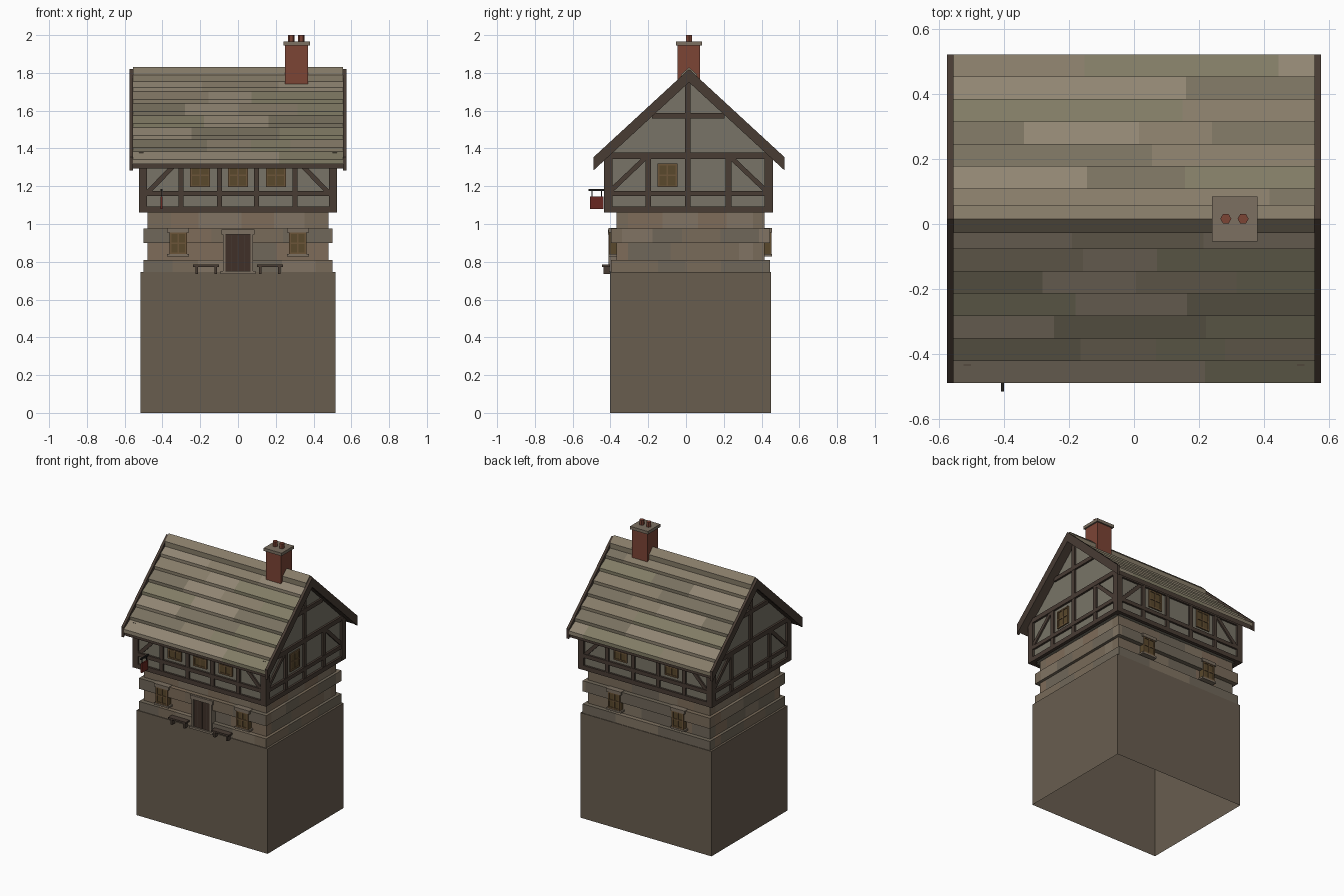
import bpy, bmesh, math, random
from mathutils import Vector

if "Cube" in bpy.data.objects:
    bpy.data.objects.remove(bpy.data.objects["Cube"])

random.seed(4)
COL = {
    "earth": (.14, .11, .078), "timber": (.065, .045, .034), "plaster": (.19, .175, .135),
    "brick": (.20, .058, .036), "cap": (.20, .16, .12), "pane": (.10, .065, .025),
    "muntin": (.15, .09, .04), "door": (.05, .03, .022), "sign": (.14, .02, .015), "iron": (.015, .014, .013),
    "stone0": (.19, .145, .10), "stone1": (.22, .175, .125), "stone2": (.16, .135, .10), "stone3": (.21, .15, .10),
    "tile0": (.24, .20, .14), "tile1": (.28, .235, .17), "tile2": (.19, .165, .115), "tile3": (.22, .20, .13),
}
MATS = {}
for key, c in COL.items():
    MATS[key] = bpy.data.materials.new(key)
    MATS[key].diffuse_color = (*c, 1)

# Frames map (u, v, depth) to the world; wall frames measure depth outwards
front = lambda u, z, d: (u, -.42 - d, z)
back = lambda u, z, d: (u, .445 + d, z)
right = lambda u, z, d: (.51 + d, u, z)
left = lambda u, z, d: (-.51 - d, u, z)
across = lambda u, z, d: (d, u, z)
plan = lambda u, v, d: (u, v, d)


class Part:
    def __init__(self, name):
        self.name, self.bm, self.mats = name, bmesh.new(), []

    def prism(self, frame, pts, d0, d1, mat):
        if mat not in self.mats:
            self.mats.append(mat)
        a = [self.bm.verts.new(frame(u, v, d0)) for u, v in pts]
        b = [self.bm.verts.new(frame(u, v, d1)) for u, v in pts]
        n = len(pts)
        faces = [self.bm.faces.new(a), self.bm.faces.new(b)]
        faces += [self.bm.faces.new((a[i], a[(i + 1) % n], b[(i + 1) % n], b[i])) for i in range(n)]
        for f in faces:
            f.material_index = self.mats.index(mat)
        return faces

    def rect(self, frame, u0, u1, v0, v1, d0, d1, mat):
        return self.prism(frame, [(u0, v0), (u1, v0), (u1, v1), (u0, v1)], d0, d1, mat)

    def beam(self, frame, p, q, w, d0, d1, mat):
        p, q = Vector(p), Vector(q)
        s = (q - p).normalized().orthogonal() * w / 2
        self.prism(frame, [p + s, q + s, q - s, p - s], d0, d1, mat)

    def done(self):
        bmesh.ops.recalc_face_normals(self.bm, faces=self.bm.faces)
        me = bpy.data.meshes.new(self.name)
        self.bm.to_mesh(me)
        self.bm.free()
        for m in self.mats:
            me.materials.append(MATS[m])
        bpy.context.collection.objects.link(bpy.data.objects.new(self.name, me))


def split(a, b, lo, hi):
    """Random break points from a to b."""
    cuts = [a]
    while b - cuts[-1] > hi:
        cuts.append(cuts[-1] + random.uniform(lo, hi))
    return list(zip(cuts, cuts[1:] + [b]))


# Foundation block, open underneath
p = Part("foundation")
faces = p.rect(plan, -.515, .515, -.403, .45, 0, .745, "earth")
bmesh.ops.delete(p.bm, geom=[faces[0]], context="FACES_ONLY")
p.done()

# Stone storey: four courses, alternately proud and set back
p = Part("stone_walls")
p.rect(plan, -.45, .45, -.34, .39, .745, 1.06, "stone0")
for z0, z1, hx, y0, y1 in [(.745, .81, .50, -.398, .446), (.81, .90, .48, -.367, .415),
                           (.90, .975, .50, -.398, .446), (.975, 1.06, .48, -.367, .415)]:
    for a, b in ((y0, y0 + .06), (y1 - .06, y1)):
        for u0, u1 in split(-hx, hx, .12, .26):
            p.rect(plan, u0, u1, a, b, z0, z1, "stone%d" % random.randrange(4))
    for a, b in ((-hx, -hx + .06), (hx - .06, hx)):
        for u0, u1 in split(y0 + .06, y1 - .06, .12, .26):
            p.rect(plan, a, b, u0, u1, z0, z1, "stone%d" % random.randrange(4))
p.done()

# Plastered upper storey with gables
p = Part("plaster_walls")
p.prism(across, [(-.42, 1.065), (.445, 1.065), (.445, 1.36), (.015, 1.755), (-.42, 1.36)], -.51, .51, "plaster")
p.done()

# Timber frame
p = Part("timber_frame")
T = "timber"
for f in (front, back):
    for z0, z1 in ((1.06, 1.092), (1.147, 1.174), (1.325, 1.355)):
        p.rect(f, -.525, .525, z0, z1, -.01, .014, T)
    for u in (-.302, -.098, .098, .302):
        p.rect(f, u - .014, u + .014, 1.08, 1.34, -.01, .012, T)
    for s in (-1, 1):
        p.rect(f, s * .525, s * .483, 1.06, 1.355, -.03, .015, T)
        p.beam(f, (s * .48, 1.165), (s * .315, 1.335), .025, -.01, .010, T)
for f in (right, left):
    for z0, z1 in ((1.06, 1.092), (1.147, 1.174), (1.345, 1.378)):
        p.rect(f, -.434, .459, z0, z1, -.01, .014, T)
    for u in (-.20, .01, .225):
        p.rect(f, u - .015, u + .015, 1.08, 1.36, -.01, .012, T)
    p.rect(f, -.005, .025, 1.36, 1.75, -.01, .012, T)
    p.rect(f, -.18, .205, 1.558, 1.587, -.01, .013, T)
    p.beam(f, (-.41, 1.165), (-.21, 1.355), .025, -.01, .010, T)
    p.beam(f, (.435, 1.165), (.235, 1.355), .025, -.01, .010, T)
p.done()


# Windows: pane, border and glazing bars
def window(p, f, u, z0, z1, w, d):
    p.rect(f, u - w, u + w, z0, z1, d - .04, d, "pane")
    for a, b, c, e in ((-w, -w + .01, z0, z1), (w - .01, w, z0, z1), (-.004, .004, z0, z1),
                       (-w, w, z0, z0 + .01), (-w, w, z1 - .01, z1),
                       (-w, w, (z0 + z1) / 2 - .004, (z0 + z1) / 2 + .004)):
        p.rect(f, u + a, u + b, c, e, d - .01, d + .005, "muntin")


p = Part("upper_windows")
for f, us in ((front, (-.2, 0, .2)), (back, (-.2, .2)), (right, (-.098,))):
    for u in us:
        window(p, f, u, 1.195, 1.32, .053, .004)
p.done()

p = Part("lower_windows")
for f, us, d in ((front, (-.317, .317), -.018), (back, (-.25, .25), .003)):
    for u in us:
        window(p, f, u, .84, .957, .046, d)
        p.rect(f, u - .058, u + .058, .955, .978, d - .05, d + .008, "cap")
        p.rect(f, u - .058, u + .058, .828, .84, d - .05, d + .008, "cap")
p.done()

# Door with stone surround and step
p = Part("door")
p.rect(front, -.065, .065, .745, .945, -.06, -.017, "door")
for u in (-.033, 0, .033):
    p.rect(front, u - .002, u + .002, .75, .94, -.03, -.014, T)
for s in (-1, 1):
    p.rect(front, s * .065, s * .08, .745, .95, -.07, -.01, "cap")
p.rect(front, -.088, .088, .945, .972, -.07, -.008, "cap")
p.rect(front, -.092, .092, .735, .75, -.07, -.005, "cap")
p.done()

# Benches beside the door
p = Part("benches")
for s in (-1, 1):
    p.rect(plan, s * .10, s * .238, -.445, -.402, .773, .785, T)
    for u in (.118, .218):
        p.rect(plan, s * (u - .007), s * (u + .007), -.438, -.406, .735, .773, T)
p.done()

# Hanging sign on a bracket
p = Part("hanging_sign")
p.rect(plan, -.409, -.399, -.515, -.43, 1.174, 1.184, "iron")
for y in (-.498, -.448):
    p.rect(plan, -.406, -.402, y - .003, y + .003, 1.14, 1.176, "iron")
p.rect(plan, -.409, -.399, -.508, -.438, 1.08, 1.146, "sign")
p.done()

# Roof: both slopes share one profile, mirrored about the ridge
CY, RUN, SLOPE = .016, .505, .922
line = lambda t: 1.82 - SLOPE * t      # height at distance t from the ridge
deck, tiles, barge, ridge = Part("roof_deck"), Part("roof_courses"), Part("barge_boards"), Part("ridge_cap")
step = .0687
for s in (-1, 1):
    sect = lambda pts: [(CY + s * t, z) for t, z in pts]
    deck.prism(across, sect([(0, line(0) - .035), (RUN - .01, line(RUN) - .027), (RUN - .01, line(RUN) - .06),
                             (0, line(0) - .065)]), -.555, .555, T)
    for k in range(7):
        t0, t1 = RUN - k * step, max(RUN - (k + 1) * step - .01, 0)
        pts = sect([(t0, line(t0) - .038), (t0, line(t0) - .012), (t1, line(t1) - .036), (t1, line(t1) - .048)])
        for x0, x1 in split(-.555, .555, .2, .42):
            tiles.prism(across, pts, x0, x1, "tile%d" % random.randrange(4))
    for x in (-1, 1):
        barge.prism(across, sect([(0, line(0)), (RUN, line(RUN)), (RUN, line(RUN) - .07), (0, line(0) - .07)]),
                    x * .555, x * .574, T)
    ridge.prism(across, sect([(0, 1.83), (.043, 1.79), (.043, 1.755), (0, 1.79)]), -.555, .555, "tile0")
for part in (deck, tiles, barge, ridge):
    part.done()

# Chimney with cap and two hexagonal pots
p = Part("chimney")
p.rect(plan, .25, .37, -.045, .075, 1.68, 1.945, "brick")
p.rect(plan, .24, .38, -.054, .085, 1.945, 1.966, "cap")
for x in (.282, .335):
    hexagon = [(x + .017 * math.cos(i * math.pi / 3), .016 + .017 * math.sin(i * math.pi / 3)) for i in range(6)]
    p.prism(plan, hexagon, 1.96, 2.0, "brick")
p.done()

for m in bpy.data.materials:
    if m.users and not m.is_grease_pencil:
        m.use_nodes = True
        m.node_tree.nodes["Principled BSDF"].inputs["Base Color"].default_value = m.diffuse_color
